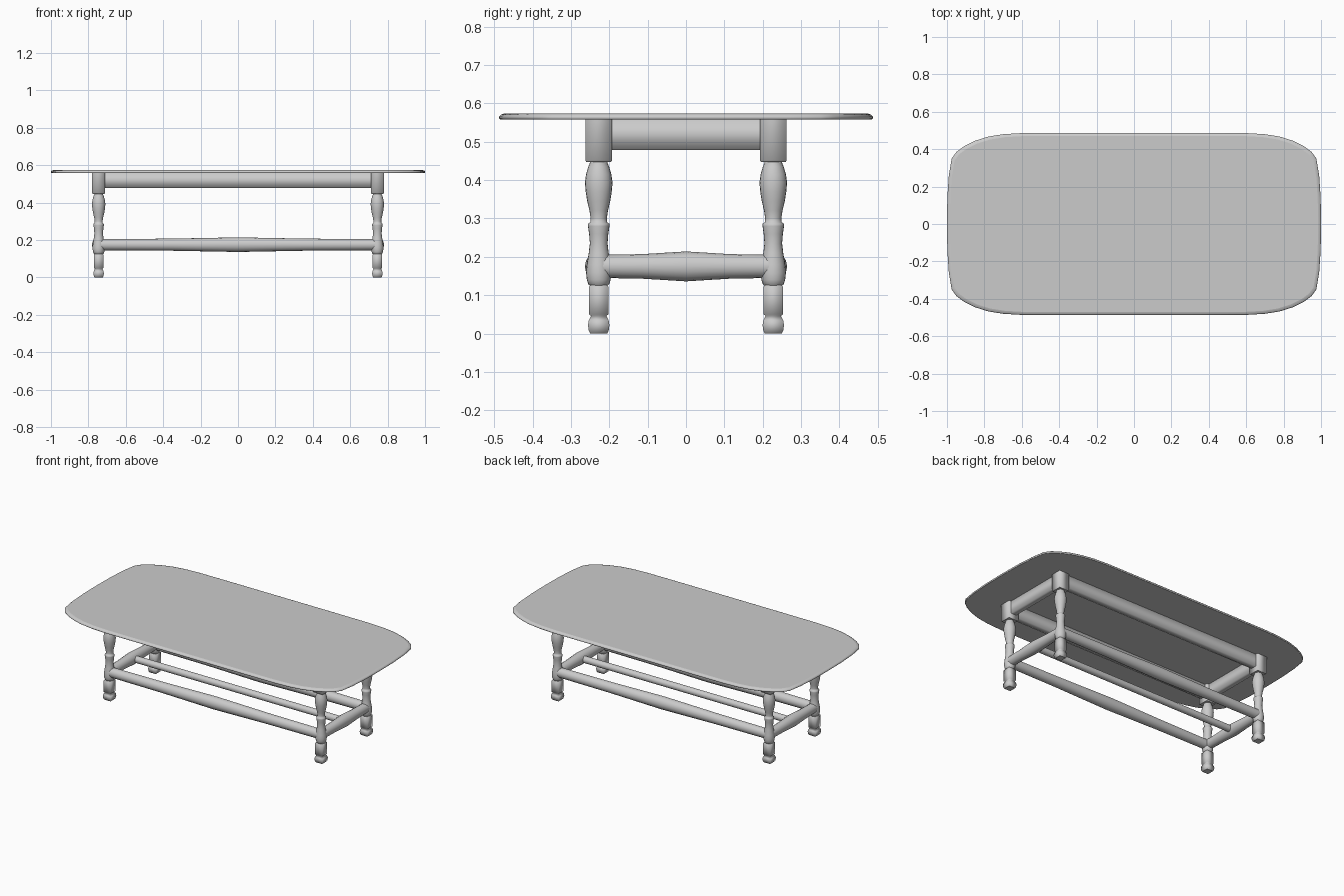
import bpy
import math

cube = bpy.data.objects.get("Cube")
if cube:
    bpy.data.objects.remove(cube)

grey = bpy.data.materials.new("light_grey")
grey.use_nodes = True
colour = (0.6, 0.6, 0.6, 1)
grey.diffuse_color = colour
grey.node_tree.nodes["Principled BSDF"].inputs["Base Color"].default_value = colour

LEG_X, LEG_Y = 0.745, 0.2275


def loft(name, rings):
    """Smooth skin through equal-sized rings of points, with flat end caps."""
    n = len(rings[0])
    verts = [p for ring in rings for p in ring]
    faces = [(k * n + i, k * n + (i + 1) % n, (k + 1) * n + (i + 1) % n, (k + 1) * n + i)
             for k in range(len(rings) - 1) for i in range(n)]
    faces += [tuple(reversed(range(n))), tuple(range(len(verts) - n, len(verts)))]
    mesh = bpy.data.meshes.new(name)
    mesh.from_pydata(verts, [], faces)
    for poly in mesh.polygons:
        poly.use_smooth = len(poly.vertices) == 4 and poly.index < len(faces) - 2
    mesh.materials.append(grey)
    obj = bpy.data.objects.new(name, mesh)
    bpy.context.collection.objects.link(obj)
    return obj


def ring(sides, a, b):
    """Outline with half widths a and b: a rectangle for 4 sides, else an ellipse."""
    if sides == 4:
        return [(a, b), (-a, b), (-a, -b), (a, -b)]
    return [(a * math.cos(2 * math.pi * i / sides), b * math.sin(2 * math.pi * i / sides))
            for i in range(sides)]


def upright(name, x, y, sides, profile):
    """Vertical part from (height, half width) pairs."""
    obj = loft(name, [[(u, v, z) for u, v in ring(sides, r, r)] for z, r in profile])
    obj.location = (x, y, 0)


def rail(name, centre, length, sides, sections, along_y=False):
    """Horizontal part from (fraction of half length, half depth, half height)."""
    obj = loft(name, [[(t * length / 2, u, v) for u, v in ring(sides, a, b)]
                      for t, a, b in sections])
    obj.location = centre
    if along_y:
        obj.rotation_euler.z = math.pi / 2


# Tabletop with bowed ends, soft corners and a rounded upper edge
corner = [(1, 0), (0.998, 0.14), (0.99, 0.26), (0.975, 0.35), (0.95, 0.385), (0.91, 0.415),
          (0.85, 0.445), (0.78, 0.467), (0.7, 0.48), (0.6, 0.486), (0.3, 0.487), (0, 0.487)]
half = corner + [(-x, y) for x, y in corner[-2::-1]]
outline = half + [(-x, -y) for x, y in half[1:-1]]
edge = [(0.003, 0.558), (0, 0.56), (0, 0.566), (0.005, 0.571), (0.016, 0.574)]
loft("tabletop", [[(x * (1 - d), y * (1 - d / 0.487), z) for x, y in outline]
                  for d, z in edge])

# Legs: square foot, turned shaft and square top block
foot = [(0, 0.022), (0.008, 0.026), (0.022, 0.028), (0.034, 0.026), (0.046, 0.02),
        (0.05, 0.025), (0.122, 0.025), (0.126, 0.022)]
shaft = [(0.122, 0.02), (0.128, 0.027), (0.14, 0.031), (0.158, 0.033), (0.18, 0.031),
         (0.21, 0.026), (0.235, 0.023), (0.26, 0.025), (0.28, 0.028), (0.286, 0.028),
         (0.29, 0.022), (0.3, 0.021), (0.32, 0.024), (0.345, 0.03), (0.37, 0.034),
         (0.393, 0.036), (0.415, 0.033), (0.435, 0.027), (0.445, 0.023), (0.455, 0.022)]
block = [(0.447, 0.032), (0.451, 0.035), (0.56, 0.035)]
for sx, side in ((1, "left"), (-1, "right")):
    for sy, end in ((-1, "front"), (1, "back")):
        name = f"{end}_{side}_leg"
        upright(name + "_foot", sx * LEG_X, sy * LEG_Y, 4, foot)
        upright(name + "_shaft", sx * LEG_X, sy * LEG_Y, 20, shaft)
        upright(name + "_block", sx * LEG_X, sy * LEG_Y, 4, block)

# Aprons under the top and swelling stretchers near the floor
apron = [(-1, 0.02, 0.04), (1, 0.02, 0.04)]
stretcher = [(-1, 0.029, 0.03), (-0.5, 0.031, 0.032), (0, 0.036, 0.039),
             (0.5, 0.031, 0.032), (1, 0.029, 0.03)]
for s, end, side in ((-1, "front", "right"), (1, "back", "left")):
    rail(end + "_apron", (0, s * LEG_Y, 0.519), 2 * LEG_X, 4, apron)
    rail(side + "_apron", (s * LEG_X, 0, 0.519), 2 * LEG_Y, 4, apron, True)
    rail(end + "_stretcher", (0, s * LEG_Y, 0.175), 2 * LEG_X, 16, stretcher)
    rail(side + "_stretcher", (s * LEG_X, 0, 0.175), 2 * LEG_Y, 16, stretcher, True)

# Slim stretcher down the middle
rail("middle_stretcher", (0, 0, 0.175), 2 * LEG_X, 16, [(-1, 0.021, 0.021), (1, 0.021, 0.021)])
